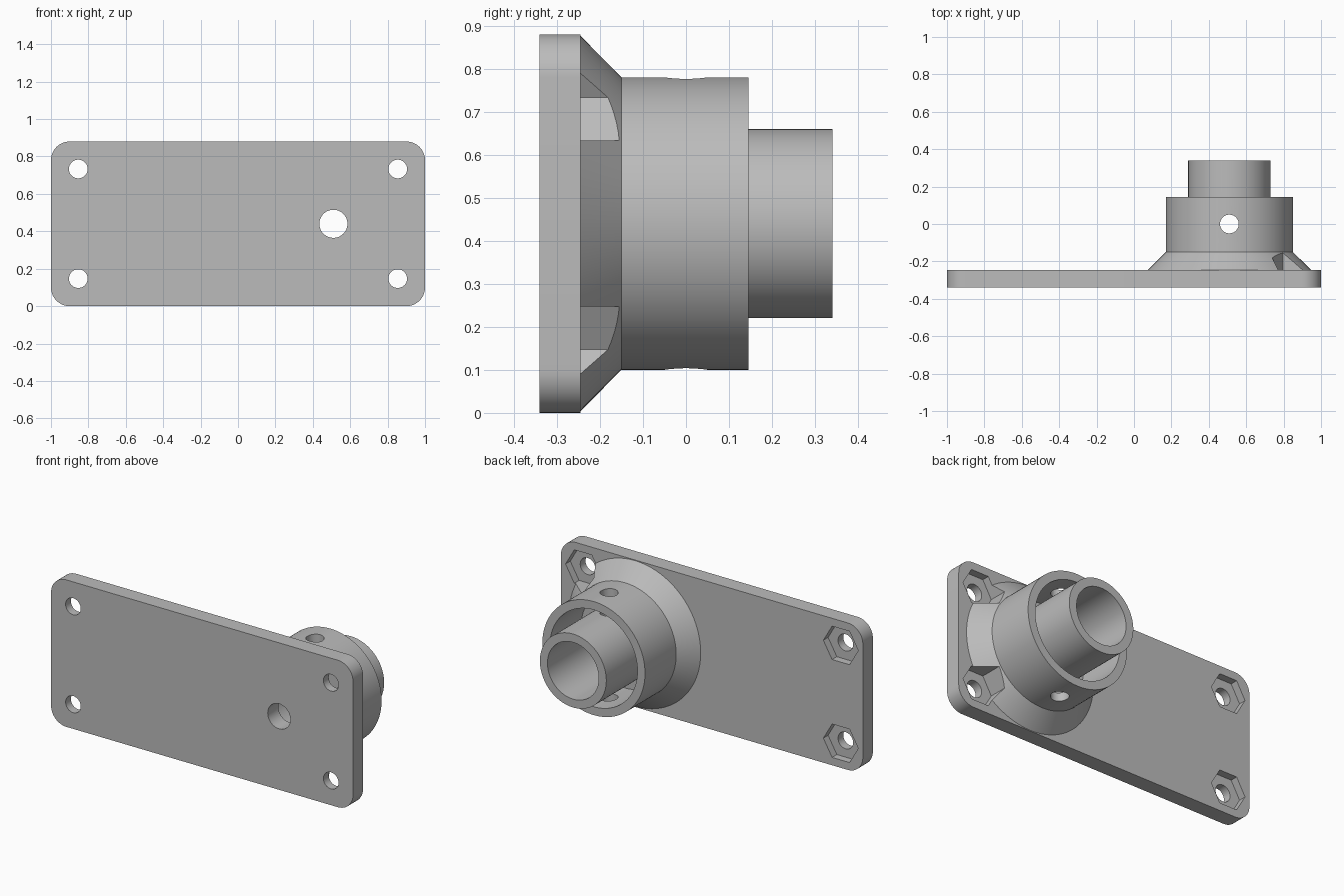
import bpy, bmesh, math
from mathutils import Matrix, Vector

cube = bpy.data.objects.get("Cube")
if cube:
    bpy.data.objects.remove(cube, do_unlink=True)

BACK, FRONT = -0.245, -0.34      # plate faces
CX, CZ = 0.51, 0.44              # socket axis

grey = bpy.data.materials.new("plain grey")
grey.use_nodes = True
colour = (0.5, 0.5, 0.5, 1)
grey.diffuse_color = colour
grey.node_tree.nodes["Principled BSDF"].inputs["Base Color"].default_value = colour


def make_object(name, bm):
    bmesh.ops.recalc_face_normals(bm, faces=bm.faces)
    mesh = bpy.data.meshes.new(name)
    bm.to_mesh(mesh)
    bm.free()
    mesh.materials.append(grey)
    obj = bpy.data.objects.new(name, mesh)
    bpy.context.collection.objects.link(obj)
    return obj


def prism(name, centre, radius, depth, sides, axis):
    """Round or hexagonal bar along y or z."""
    bm = bmesh.new()
    turn = Matrix.Rotation(math.pi / 2, 4, 'X') if axis == 'Y' else Matrix()
    spin = Matrix.Rotation(math.pi / 2, 4, 'Z')  # corners point along x
    bmesh.ops.create_cone(bm, cap_ends=True, segments=sides, radius1=radius,
                          radius2=radius, depth=depth,
                          matrix=Matrix.Translation(centre) @ turn @ spin)
    return make_object(name, bm)


def combine(obj, other, operation):
    mod = obj.modifiers.new(operation, 'BOOLEAN')
    mod.operation, mod.solver, mod.object = operation, 'EXACT', other
    bpy.ops.object.select_all(action='DESELECT')
    bpy.context.view_layer.objects.active = obj
    obj.select_set(True)
    bpy.ops.object.modifier_apply(modifier=mod.name)
    bpy.data.objects.remove(other, do_unlink=True)


# Plate with rounded corners
bm = bmesh.new()
bmesh.ops.create_cube(bm, size=1)
bmesh.ops.scale(bm, vec=(2, BACK - FRONT, 0.88), verts=bm.verts)
bmesh.ops.translate(bm, vec=(0, (BACK + FRONT) / 2, CZ), verts=bm.verts)
corners = [e for e in bm.edges
           if abs(e.verts[0].co.y - e.verts[1].co.y) > 0.01]
bmesh.ops.bevel(bm, geom=corners, offset=0.1, segments=12, profile=0.5,
                affect='EDGES')
bracket = make_object("mounting_bracket", bm)

# Socket: flared foot, outer collar, ring gap and inner tube
profile = [(0, -0.3), (0.438, -0.247), (0.34, -0.15), (0.34, 0.145),
           (0.29, 0.145), (0.29, -0.15), (0.22, -0.15), (0.22, 0.34),
           (0.17, 0.34), (0.17, -0.24), (0, -0.24)]
bm = bmesh.new()
verts = [bm.verts.new((CX + r, y, CZ)) for r, y in profile]
edges = [bm.edges.new(pair) for pair in zip(verts, verts[1:])]
bmesh.ops.spin(bm, geom=verts + edges, cent=(CX, 0, CZ), axis=(0, 1, 0),
               angle=math.tau, steps=96)
bmesh.ops.remove_doubles(bm, verts=bm.verts, dist=0.0005)
combine(bracket, make_object("socket", bm), 'UNION')

# Screw holes with hexagonal nut pockets that also bite into the flare
for x in (-0.854, 0.854):
    for z in (0.147, 0.733):
        pocket = Vector((x, -0.15 + 0.03, z))
        combine(bracket, prism("nut_pocket", (x, -0.217, z), 0.1155, 0.146, 6, 'Y'),
                'DIFFERENCE')
        combine(bracket, prism("screw_hole", (x, -0.3, z), 0.05, 0.3, 40, 'Y'),
                'DIFFERENCE')

# Cable hole through the plate, pin hole across collar and tube
combine(bracket, prism("cable_hole", (CX, -0.3, CZ), 0.075, 0.3, 48, 'Y'),
        'DIFFERENCE')
combine(bracket, prism("pin_hole", (CX, 0, CZ), 0.05, 1.2, 40, 'Z'),
        'DIFFERENCE')

bpy.ops.object.select_all(action='DESELECT')
bracket.select_set(True)
bpy.context.view_layer.objects.active = bracket
bpy.ops.object.shade_smooth_by_angle(angle=math.radians(25))
